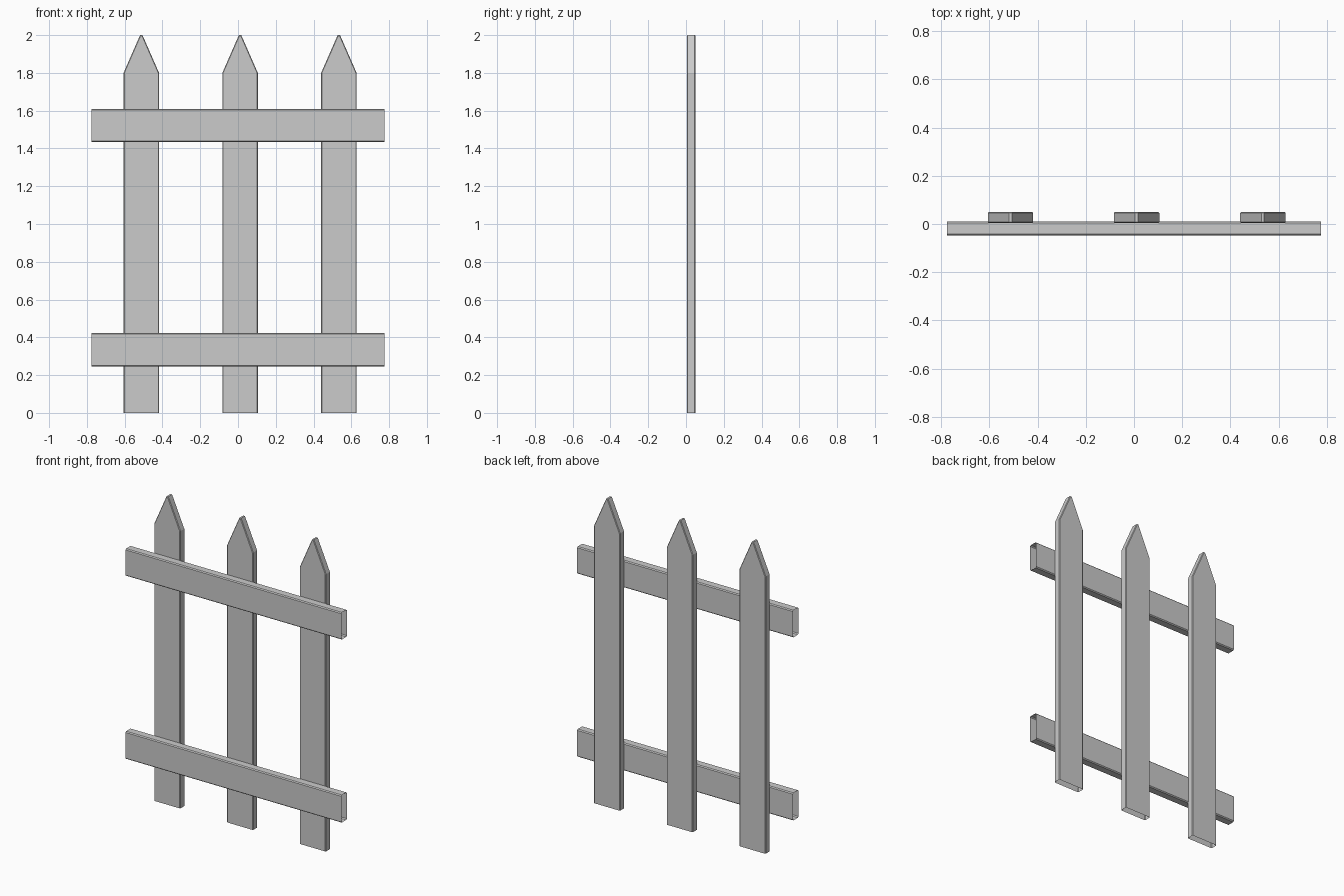
import bpy, bmesh

if "Cube" in bpy.data.objects:
    bpy.data.objects.remove(bpy.data.objects["Cube"])


def tube(name, outline, axis, lo, hi, open_normal, skip, bevel):
    """Extrude an outline along an axis, chamfer its rims and leave some faces open."""
    bm = bmesh.new()

    def place(p, t):
        return (p[0], t, p[1]) if axis == 'y' else (t, p[0], p[1])

    a = [bm.verts.new(place(p, lo)) for p in outline]
    b = [bm.verts.new(place(p, hi)) for p in outline]
    bm.faces.new(a)
    bm.faces.new(b[::-1])
    n = len(outline)
    for i in range(n):
        j = (i + 1) % n
        bm.faces.new((a[j], a[i], b[i], b[j]))
    bmesh.ops.recalc_face_normals(bm, faces=bm.faces)
    bm.normal_update()
    edges = [e for e in bm.edges if skip(e)]
    bmesh.ops.bevel(bm, geom=edges, offset=bevel, segments=1, affect='EDGES')
    bm.normal_update()
    ends = [f for f in bm.faces if open_normal(f.normal)]
    bmesh.ops.delete(bm, geom=ends, context='FACES')
    me = bpy.data.meshes.new(name)
    bm.to_mesh(me)
    bm.free()
    ob = bpy.data.objects.new(name, me)
    bpy.context.collection.objects.link(ob)
    return ob


def picket_rim(e):
    # front and back outline edges, except along the open bottom
    u, v = e.verts[0].co, e.verts[1].co
    return abs(u.y - v.y) < 1e-5 and max(u.z, v.z) > 0.01


def rail_rim(e):
    # the four long edges
    return abs(e.verts[0].co.x - e.verts[1].co.x) > 0.1


# Pointed pickets, open underneath
W = 0.094
for i, cx in enumerate((-0.512, 0.011, 0.534)):
    outline = [(cx - W, 0), (cx + W, 0), (cx + W, 1.80), (cx + 0.013, 1.985),
               (cx + 0.006, 2.0), (cx - 0.006, 2.0), (cx - 0.013, 1.985),
               (cx - W, 1.80)]
    tube(f"picket_{i + 1}", outline, 'y', 0.004, 0.05,
         lambda n: n.z < -0.9, picket_rim, 0.004)

# Horizontal rails, open at both ends
for name, z0, z1 in (("lower_rail", 0.245, 0.424), ("upper_rail", 1.434, 1.61)):
    outline = [(-0.047, z0), (0.01, z0), (0.01, z1), (-0.047, z1)]
    tube(name, outline, 'x', -0.775, 0.775,
         lambda n: abs(n.x) > 0.9, rail_rim, 0.006)
